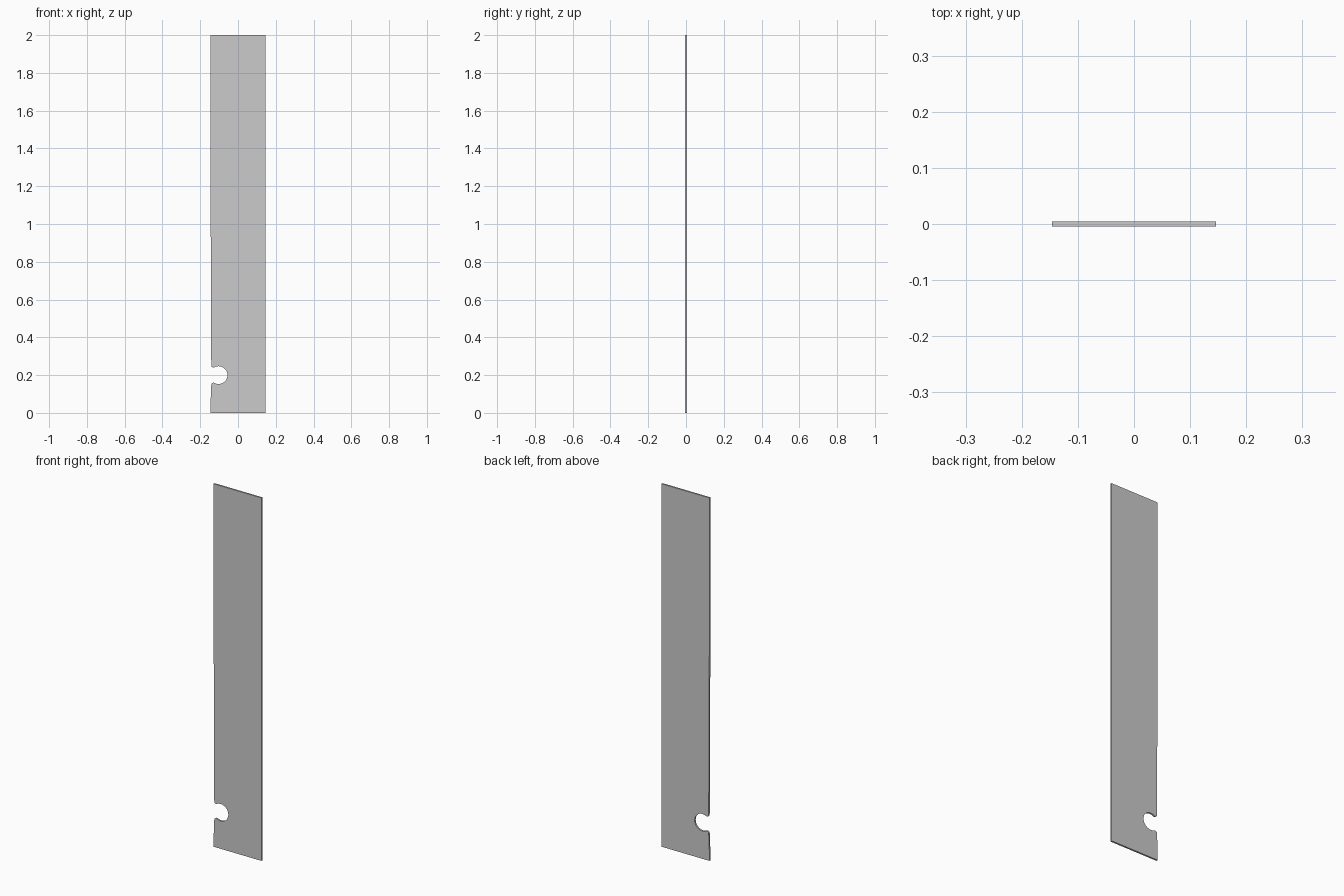
import bpy, bmesh, math

if "Cube" in bpy.data.objects:
    bpy.data.objects.remove(bpy.data.objects["Cube"])

HALF_W, HALF_T, HEIGHT = 0.146, 0.0047, 2.0
EDGE = -0.1415                       # recessed edge beside the notch
CX, CZ, R, LIP = -0.103, 0.2, 0.047, 0.011


def arc(cx, cz, r, a0, a1, n):
    return [(cx + r * math.cos(a0 + (a1 - a0) * i / n),
             cz + r * math.sin(a0 + (a1 - a0) * i / n)) for i in range(n + 1)]


# Round lips tangent to both the edge and the notch circle
lip_x = EDGE + LIP
lip_dz = math.sqrt((R + LIP) ** 2 - (lip_x - CX) ** 2)
join = math.atan2(lip_dz, lip_x - CX)          # tangent direction from notch centre

upper_lip = arc(lip_x, CZ + lip_dz, LIP, math.pi, math.pi + join, 10)
bowl = arc(CX, CZ, R, join, -join, 40)[1:-1]
lower_lip = [(x, 2 * CZ - z) for x, z in reversed(upper_lip)]

# Outline of the blade, with the left edge tapering gently towards the notch
profile = ([(-HALF_W, 0), (HALF_W, 0), (HALF_W, HEIGHT), (-HALF_W, HEIGHT), (-HALF_W, 1.36)]
           + upper_lip + bowl + lower_lip + [(-HALF_W, 0.04)])

# Extrude the outline to a thin plate
bm = bmesh.new()
face = bm.faces.new([bm.verts.new((x, -HALF_T, z)) for x, z in profile])
new = bmesh.ops.extrude_face_region(bm, geom=[face])["geom"]
bmesh.ops.translate(bm, vec=(0, 2 * HALF_T, 0),
                    verts=[g for g in new if isinstance(g, bmesh.types.BMVert)])
bmesh.ops.recalc_face_normals(bm, faces=bm.faces)
mesh = bpy.data.meshes.new("notched_plate")
bm.to_mesh(mesh)
bm.free()

plate = bpy.data.objects.new("notched_plate", mesh)
bpy.context.collection.objects.link(plate)
bpy.context.view_layer.objects.active = plate
plate.select_set(True)
bpy.ops.object.shade_smooth_by_angle(angle=math.radians(30))
